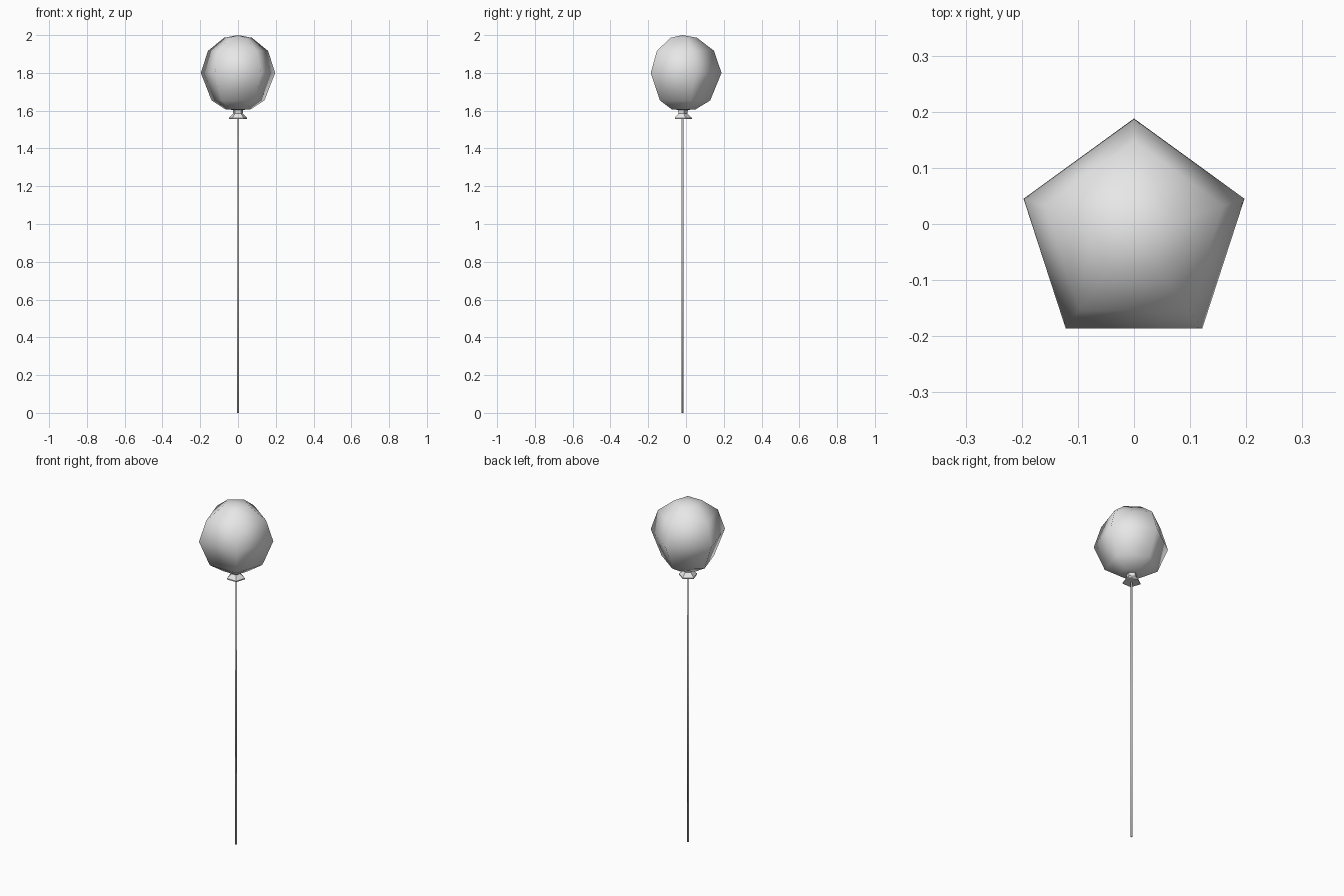
import bpy, bmesh, math

if "Cube" in bpy.data.objects:
    bpy.data.objects.remove(bpy.data.objects["Cube"])

CY = -0.019   # the axis sits slightly forward, as the pentagon's box is centred

mat = bpy.data.materials.new("light_grey")
mat.diffuse_color = (0.8, 0.8, 0.8, 1)
mat.use_nodes = True
mat.node_tree.nodes["Principled BSDF"].inputs["Base Color"].default_value = mat.diffuse_color


def lathe(name, profile, sides, smooth):
    """Low-poly turned part; profile is (radius, z) from top to bottom."""
    bm = bmesh.new()
    rings = []
    for r, z in profile:
        if r == 0:
            rings.append([bm.verts.new((0, CY, z))] * sides)
        else:
            rings.append([bm.verts.new((r * math.cos(a), CY + r * math.sin(a), z))
                          for a in (math.pi / 2 + 2 * math.pi * i / sides
                                    for i in range(sides))])
    for up, low in zip(rings, rings[1:]):
        for i in range(sides):
            j = (i + 1) % sides
            corners = [up[i], low[i], low[j], up[j]]
            bm.faces.new(list(dict.fromkeys(corners)))
    bmesh.ops.recalc_face_normals(bm, faces=bm.faces)
    for f in bm.faces:
        f.smooth = smooth
    mesh = bpy.data.meshes.new(name)
    bm.to_mesh(mesh)
    bm.free()
    mesh.materials.append(mat)
    obj = bpy.data.objects.new(name, mesh)
    bpy.context.collection.objects.link(obj)
    return obj


# Inflated body: five sided, smooth shaded
lathe("balloon_body", [(0, 2.0), (0.077, 1.986), (0.167, 1.917), (0.207, 1.8),
                       (0.147, 1.654), (0.070, 1.607), (0, 1.602)], 5, True)

# Tied neck with flared lip
lathe("balloon_neck", [(0.03, 1.61), (0.026, 1.585), (0.05, 1.562),
                       (0.05, 1.556), (0, 1.558)], 5, False)

# Long thin string
lathe("string", [(0, 1.56), (0.006, 1.56), (0.006, 0), (0, 0)], 5, True)
